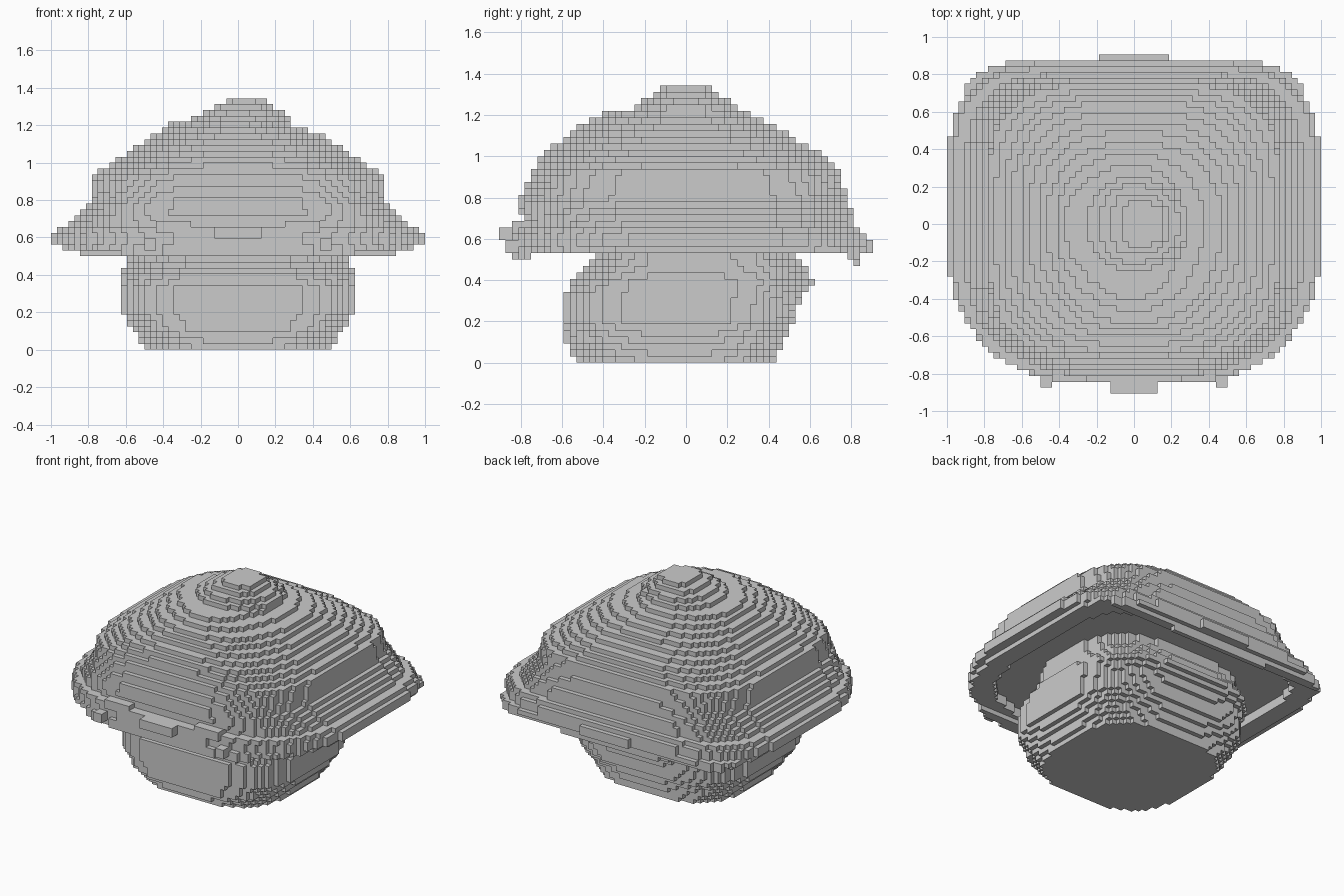
import bpy
import bmesh
from itertools import product
from mathutils import Vector

U = 1 / 32  # edge length of one block

# Each row: layer, left, right, front and back reach in blocks,
# then how square the outline is at the front and at the back.
CAP = [
    (17, 30, 30, 27, 28, 3.3, 7),
    (18, 32, 32, 27, 28, 2.8, 4.2),
    (19, 32, 32, 27, 28, 2.8, 4.2),
    (20, 31, 31, 27, 27, 3, 4.6),
    (21, 29, 29, 25, 26, 3.3, 4.4),
    (23, 27, 27, 26, 26, 3.3, 4.2),
    (25, 25, 25, 26, 25, 3.4, 4.2),
    (29, 25, 25, 24, 24, 3.3, 3.8),
    (32, 21, 21, 22, 21, 2.9, 3),
    (36, 15, 15, 17, 14, 2.2, 2.4),
    (38, 12, 9, 13, 10, 1.8, 2),
    (39, 8, 9, 8, 8, 2, 2),
    (42, 2, 5, 4, 4, 3, 3),
]
STEM = [
    (0, 16, 16, 17, 14, 3.2, 3),
    (3, 18, 18, 19, 15, 3.4, 3),
    (6, 20, 20, 19, 17, 3.8, 3),
    (10, 20, 20, 19, 18, 3.8, 3),
    (12, 20, 20, 18, 20, 3.4, 3),
    (15, 19, 19, 15, 18, 3, 3),
    (17, 19, 19, 13, 17, 3, 3),
]


def row_at(rows, layer):
    """Blend the two profile rows around a layer."""
    for low, high in zip(rows, rows[1:]):
        if low[0] <= layer <= high[0]:
            t = (layer - low[0]) / (high[0] - low[0])
            return [a + (b - a) * t for a, b in zip(low, high)][1:]


def inside(x, y, row, scale=1):
    """Test a point against a rounded square outline."""
    left, right, front, back, n_front, n_back = row
    rx = (right if x > 0 else left) * scale
    ry = (back if y > 0 else front) * scale
    n = n_back if y > 0 else n_front
    return abs(x / rx) ** n + abs(y / ry) ** n <= 1


def layered_solid(rows):
    """Fill all layers of a profile with blocks."""
    cells = set()
    for k in range(rows[0][0], rows[-1][0] + 1):
        row = row_at(rows, k)
        for i, j in product(range(-32, 32), repeat=2):
            if inside(i + 0.5, j + 0.5, row):
                cells.add((i, j, k))
    return cells


def box(xs, ys, zs):
    return set(product(range(*xs), range(*ys), range(*zs)))


def build(name, cells, material):
    """Make a mesh from the exposed sides of the blocks."""
    bm = bmesh.new()
    corners = {}

    def corner(point):
        key = tuple(point)
        if key not in corners:
            corners[key] = bm.verts.new(Vector(key) * U)
        return corners[key]

    for cell in cells:
        for axis, side in product(range(3), (0, 1)):
            near = list(cell)
            near[axis] += 1 if side else -1
            if tuple(near) in cells:
                continue
            loop = []
            for a, b in ((0, 0), (1, 0), (1, 1), (0, 1)):
                p = list(cell)
                p[axis] += side
                p[(axis + 1) % 3] += a
                p[(axis + 2) % 3] += b
                loop.append(corner(p))
            bm.faces.new(loop if side else loop[::-1])
    mesh = bpy.data.meshes.new(name)
    bm.to_mesh(mesh)
    bm.free()
    mesh.materials.append(material)
    obj = bpy.data.objects.new(name, mesh)
    bpy.context.collection.objects.link(obj)
    return obj


cube = bpy.data.objects.get("Cube")
if cube:
    bpy.data.objects.remove(cube, do_unlink=True)

grey = bpy.data.materials.new("stone_grey")
grey.use_nodes = True
color = (0.6, 0.6, 0.6, 1)
grey.diffuse_color = color
grey.node_tree.nodes["Principled BSDF"].inputs["Base Color"].default_value = color

# Cap with a hollow under the brim
cap = layered_solid(CAP)
brim = row_at(CAP, 17)
cap = {c for c in cap
       if c[2] > 18 or not inside(c[0] + 0.5, c[1] + 0.5, brim, 0.86)}

# Drooping lips along the front and back edges of the brim
cap |= {(i, j, 16) for i, j, k in cap if k == 17 and (j < -24 or j in (25, 26))}
cap |= box((-12, 12), (26, 27), (15, 16))

# Small knobs, lobes and ledges on the brim
cap |= box((-4, 4), (-29, -26), (19, 21))
cap |= box((-6, 6), (27, 29), (17, 19))
for start in (-16, 14):
    cap |= box((start, start + 2), (-28, -25), (17, 19))
for start in (-14, 8):
    cap |= box((start, start + 6), (-27, -24), (20, 22))

build("cap", cap, grey)
build("stem", layered_solid(STEM + [(18, 19, 19, 12, 17, 3, 3)]), grey)
